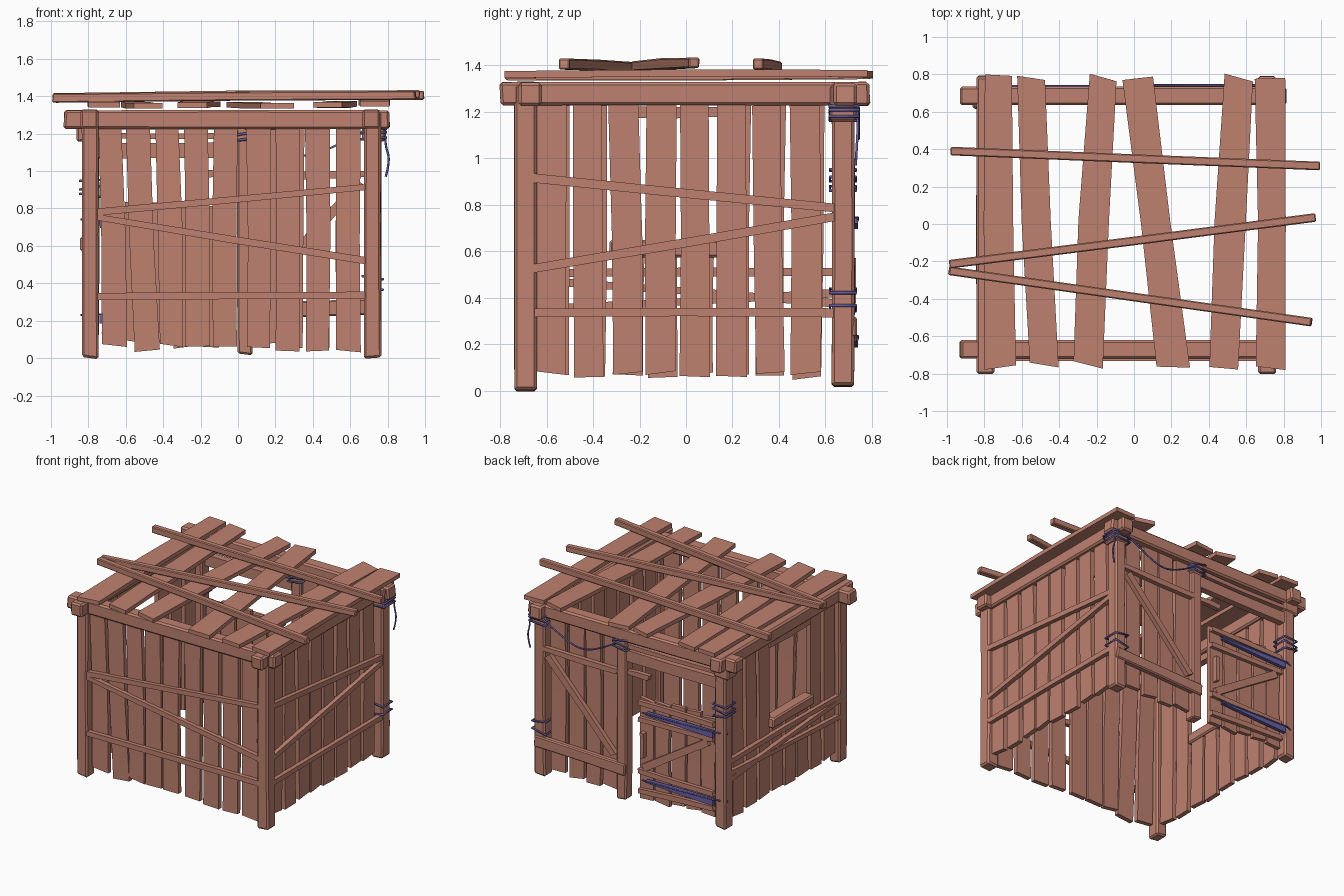
import bpy, bmesh, random
from mathutils import Vector as V

random.seed(4)

def material(name, col):
    m = bpy.data.materials.new(name)
    m.diffuse_color = (*col, 1)
    return m

WOOD = material("wood", (0.52, 0.22, 0.16))
ROPE = material("rope", (0.14, 0.12, 0.38))
X, Y, Z = V((1, 0, 0)), V((0, 1, 0)), V((0, 0, 1))

def board(name, a, b, w, t, side, jit=0.006, bevel=0.0, mat=WOOD, taper=1.0, w1=None):
    """Hand-cut timber from a to b: three sections, width w along side, thickness t."""
    a, b = V(a), V(b)
    ax = (b - a).normalized()
    s = (side - ax * side.dot(ax)).normalized()
    n = ax.cross(s)
    r = lambda: random.uniform(-jit, jit)
    bm = bmesh.new()
    rings = []
    for k in (0, 0.5, 1):
        c = a.lerp(b, k) + (s * r() + n * r() * 0.5 if k == 0.5 else V())
        hw = ((w1 or w) * k + w * (1 - k)) / 2 * (1 + (taper - 1) * k) + r() * 0.5
        skew = 0 if k == 0.5 else r() * 1.5
        rings.append([bm.verts.new(c + s * i * hw + n * j * t / 2 + ax * i * skew)
                      for i, j in ((-1, -1), (1, -1), (1, 1), (-1, 1))])
    for p, q in zip(rings, rings[1:]):
        for i in range(4):
            bm.faces.new((p[i], p[(i + 1) % 4], q[(i + 1) % 4], q[i]))
    bm.faces.new(rings[0][::-1])
    bm.faces.new(rings[2])
    bmesh.ops.recalc_face_normals(bm, faces=bm.faces)
    me = bpy.data.meshes.new(name)
    bm.to_mesh(me)
    bm.free()
    me.materials.append(mat)
    ob = bpy.data.objects.new(name, me)
    bpy.context.collection.objects.link(ob)
    if bevel:
        md = ob.modifiers.new("bevel", 'BEVEL')
        md.width, md.segments = bevel, 1
    return ob

def rope(name, pts, r=0.006, cyclic=False, smooth=False):
    cu = bpy.data.curves.new(name, 'CURVE')
    cu.dimensions = '3D'
    cu.bevel_depth, cu.bevel_resolution, cu.use_fill_caps = r, 1, True
    sp = cu.splines.new('NURBS' if smooth else 'POLY')
    sp.points.add(len(pts) - 1)
    for p, q in zip(sp.points, pts):
        p.co = (*q, 1)
    sp.use_cyclic_u = cyclic
    if smooth:
        sp.use_endpoint_u, sp.order_u, sp.resolution_u = True, 3, 5
    cu.materials.append(ROPE)
    ob = bpy.data.objects.new(name, cu)
    bpy.context.collection.objects.link(ob)

def wraps(name, x, y, zs, hx=0.056, hy=0.056):
    for z in zs:
        d = random.uniform(-0.012, 0.012)
        rope(name, [(x - hx, y - hy, z - d), (x + hx, y - hy, z + d),
                    (x + hx, y + hy, z + d), (x - hx, y + hy, z - d)], 0.007, True)

# Corner posts and door post
for nm, x, y, z in (("front_left_post", -0.79, -0.69, 0), ("front_right_post", 0.72, -0.69, 0),
                    ("back_left_post", -0.79, 0.675, 0.02), ("back_right_post", 0.72, 0.675, 0.02)):
    board(nm, (x, y, z), (x, y, 1.325), 0.092, 0.097, X, 0.005, 0.012)
board("door_post", (0.037, 0.68, 0.02), (0.037, 0.68, 1.24), 0.08, 0.085, X, 0.005, 0.01)

# Top beams
for nm, y in (("front_beam", -0.67), ("back_beam", 0.685)):
    board(nm, (-0.93, y, 1.275), (0.81, y, 1.275), 0.1, 0.1, Z, 0.004, 0.012)
for nm, x in (("left_beam", -0.795), ("right_beam", 0.712)):
    board(nm, (x, -0.8, 1.277), (x, 0.79, 1.277), 0.1, 0.096, Z, 0.004, 0.012)
# Blocks under the back beam
for x in (-0.8, 0.725):
    board("post_cap", (x, 0.675, 1.16), (x, 0.675, 1.31), 0.125, 0.112, X, 0.003, 0.01)
board("door_post_cap", (0.037, 0.68, 1.16), (0.037, 0.68, 1.24), 0.1, 0.105, X, 0.003, 0.01)

# Roof planks: back centre, front centre, bottom height
for xb, xf, z in ((-0.725, -0.715, 1.355), (-0.55, -0.48, 1.35), (-0.165, -0.245, 1.352),
                  (0.02, 0.21, 1.35), (0.56, 0.48, 1.355), (0.727, 0.73, 1.36)):
    bow = 0.012
    board("roof_plank", (xf, -0.765 + random.uniform(-bow, bow), z),
          (xb, 0.785 + random.uniform(-bow, bow), z + 0.005), 0.165, 0.03, X, 0.012, w1=0.153)
# Loose poles over the roof
for a, b in (((-0.98, 0.39, 1.39), (0.995, 0.31, 1.405)),
             ((-0.985, -0.215, 1.395), (0.97, 0.035, 1.41)),
             ((-0.99, -0.25, 1.39), (0.95, -0.525, 1.405))):
    board("roof_pole", a, b, 0.046, 0.046, Z, 0.004, 0.006)

# Front wall planks: top and bottom centres
for xt, xb in zip((-0.685, -0.535, -0.38, -0.225, -0.065, 0.11, 0.265, 0.425, 0.59),
                  (-0.66, -0.485, -0.355, -0.215, -0.07, 0.11, 0.265, 0.425, 0.59)):
    board("front_plank", (xb, -0.685, 0.05 + random.uniform(-0.015, 0.02)),
          (xt, -0.685, 1.235), 0.128, 0.034, X, 0.007)
# Right wall planks
for yt, yb in zip((-0.58, -0.425, -0.27, -0.105, 0.036, 0.195, 0.345, 0.51),
                  (-0.58, -0.418, -0.25, -0.11, 0.038, 0.195, 0.363, 0.515)):
    board("right_plank", (0.715, yb, 0.068 + random.uniform(-0.01, 0.01)),
          (0.715, yt, 1.235), 0.128, 0.034, Y, 0.007)
# Left wall planks, the middle ones cut off for the window
for y in (-0.57, -0.41, -0.25, -0.1, 0.05, 0.21, 0.36, 0.52):
    top = 0.6 if -0.3 < y < 0.1 else 1.235
    board("left_plank", (-0.785, y, 0.065 + random.uniform(-0.012, 0.012)),
          (-0.785, y + random.uniform(-0.01, 0.01), top), 0.125, 0.034, Y, 0.007)
board("window_sill", (-0.8, -0.33, 0.61), (-0.8, 0.16, 0.61), 0.075, 0.09, Z, 0.004, 0.01)
board("window_lintel", (-0.79, -0.33, 1.2), (-0.79, 0.16, 1.2), 0.045, 0.05, Z)

# Wall rails, fixed outside the planks between the posts
for za, zb in ((0.78, 0.915), (0.755, 0.52), (0.33, 0.335)):
    board("front_rail", (-0.765, -0.715, za), (0.69, -0.715, zb), 0.036, 0.036, Z, 0.004)
for za, zb in ((0.915, 0.785), (0.525, 0.75), (0.335, 0.335)):
    board("right_rail", (0.745, -0.66, za), (0.745, 0.65, zb), 0.036, 0.036, Z, 0.004)
for za, zb in ((0.505, 0.51), (0.475, 0.375), (0.35, 0.42)):
    board("left_rail", (-0.815, -0.66, za), (-0.815, 0.65, zb), 0.034, 0.036, Z, 0.004)

# Back wall panel beside the door
for x in (0.15, 0.29, 0.43, 0.585):
    board("back_plank", (x, 0.675, 0.07 + random.uniform(-0.015, 0.015)),
          (x + random.uniform(-0.01, 0.01), 0.675, 1.235), 0.118, 0.032, X, 0.007)
board("back_sill_board", (0.0, 0.712, 0.25), (0.76, 0.712, 0.275), 0.085, 0.045, Z, 0.004, 0.008)
board("back_upper_rail", (0.07, 0.708, 0.975), (0.69, 0.708, 0.985), 0.038, 0.034, Z)
board("back_brace", (0.1, 0.71, 0.34), (0.655, 0.71, 0.94), 0.05, 0.034, X, 0.004)
# Header over the doorway
board("door_header", (-0.76, 0.69, 1.11), (0.01, 0.69, 1.115), 0.08, 0.05, Z, 0.005)
board("door_header_strip", (-0.76, 0.7, 1.19), (0.01, 0.7, 1.19), 0.032, 0.04, Z)
board("door_stop", (-0.18, 0.69, 0.985), (0.01, 0.69, 0.985), 0.035, 0.035, Z)

# Door: planks, rails, brace and handle
for x in (-0.155, -0.285, -0.415, -0.545, -0.67):
    board("door_plank", (x, 0.675, 0.07 + random.uniform(-0.02, 0.03)),
          (x, 0.675, 0.82 + random.uniform(-0.015, 0.015)), 0.115, 0.03, X, 0.006)
for za, zb in ((0.785, 0.78), (0.66, 0.67), (0.27, 0.26), (0.12, 0.15)):
    board("door_rail", (-0.1, 0.702, za), (-0.725, 0.702, zb), 0.036, 0.03, Z, 0.004)
board("door_brace", (-0.14, 0.702, 0.3), (-0.68, 0.702, 0.64), 0.055, 0.028, Z, 0.004)
board("door_handle", (-0.14, 0.712, 0.38), (-0.14, 0.712, 0.57), 0.03, 0.04, X, 0.003)

# Rope hinges across the door
for z in (0.72, 0.21):
    board("rope_hinge", (-0.74, 0.727, z), (-0.18, 0.727, z + 0.01), 0.05, 0.026, Z, 0.003,
          mat=ROPE, w1=0.02)
    rope("hinge_cord", [(-0.84, 0.7, z + 0.02), (-0.76, 0.738, z + 0.025), (-0.15, 0.738, z + 0.012)])
# Rope lashings around the posts
wraps("left_lashing", -0.79, 0.675, (0.87, 0.91, 0.95))
wraps("right_lashing", 0.72, 0.675, (0.355, 0.43))
wraps("cap_lashing", 0.725, 0.68, (1.175, 1.205, 1.235), 0.068, 0.062)
wraps("door_post_lashing", 0.037, 0.68, (1.17, 1.2, 1.23), 0.056, 0.062)
# Sagging cord and its loose end
rope("sagging_cord", [(0.07, 0.742, 1.2), (0.2, 0.742, 1.12), (0.36, 0.742, 1.07),
                      (0.52, 0.742, 1.13), (0.68, 0.742, 1.22)], smooth=True)
rope("loose_cord_end", [(0.785, 0.735, 1.23), (0.785, 0.74, 1.14), (0.815, 0.735, 1.06),
                        (0.79, 0.73, 0.97)], smooth=True)
